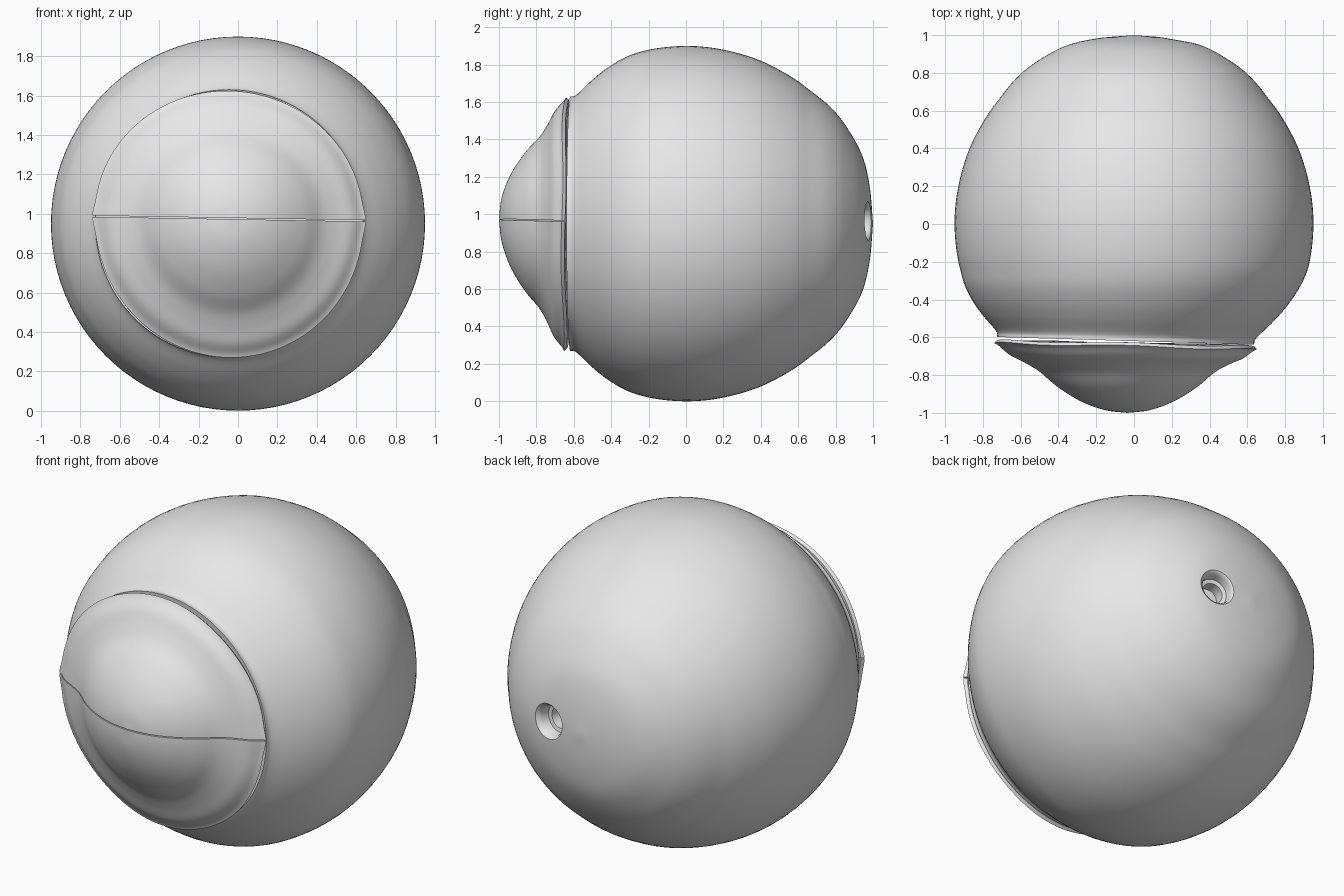
import bpy, bmesh, math
from mathutils import Vector

if "Cube" in bpy.data.objects:
    bpy.data.objects.remove(bpy.data.objects["Cube"])

mat = bpy.data.materials.new("light_grey")
mat.diffuse_color = (0.8, 0.8, 0.8, 1)
mat.use_nodes = True
mat.node_tree.nodes["Principled BSDF"].inputs["Base Color"].default_value = mat.diffuse_color


def smooth_curve(pts, steps=6):
    """Catmull-Rom curve through (radius, y) points."""
    p = [Vector(q) for q in pts]
    p = [2 * p[0] - p[1]] + p + [2 * p[-1] - p[-2]]
    out = []
    for i in range(1, len(p) - 2):
        a, b, c, d = p[i - 1:i + 3]
        for s in range(steps):
            t = s / steps
            v = 0.5 * (2 * b + (c - a) * t + (2 * a - 5 * b + 4 * c - d) * t * t
                       + (3 * b - a - 3 * c + d) * t ** 3)
            out.append((max(v.x, 0), v.y))
    return out + [tuple(pts[-1])]


def lathe(name, profile, warp, start=0.0, sweep=2 * math.pi, segments=96):
    """Turn a profile around the y axis; part turns get flat end faces."""
    full = sweep > 6.28
    bm = bmesh.new()
    rings = []
    for i in range(segments if full else segments + 1):
        a = start + sweep * i / segments
        rings.append([bm.verts.new(warp(r, y, a)) for r, y in profile])
    for i in range(segments):
        r0, r1 = rings[i], rings[(i + 1) % len(rings)]
        for j in range(len(profile) - 1):
            bm.faces.new((r0[j], r0[j + 1], r1[j + 1], r1[j]))
    if not full:
        bm.faces.new(rings[0])
        bm.faces.new(rings[-1])
    bmesh.ops.remove_doubles(bm, verts=bm.verts, dist=1e-5)
    bmesh.ops.recalc_face_normals(bm, faces=bm.faces)
    me = bpy.data.meshes.new(name)
    bm.to_mesh(me)
    bm.free()
    me.materials.append(mat)
    ob = bpy.data.objects.new(name, me)
    bpy.context.collection.objects.link(ob)
    return ob


def activate(ob):
    bpy.ops.object.select_all(action='DESELECT')
    ob.select_set(True)
    bpy.context.view_layer.objects.active = ob


def shade(ob):
    activate(ob)
    bpy.ops.object.shade_smooth_by_angle(angle=math.radians(35))


# Main ball, open side cut off at the front and closed by a flat wall
def body_warp(r, y, a):
    f = min(max((-0.25 - y) / 0.37, 0), 1)
    x = -0.045 * f + r * math.cos(a)
    z = 0.95 + r * math.sin(a)
    return (x, y - 0.03 * x * f, z)


body_profile = smooth_curve([
    (0, 1.0), (0.2, 0.982), (0.37, 0.94), (0.53, 0.85), (0.63, 0.765),
    (0.715, 0.66), (0.79, 0.555), (0.875, 0.39), (0.93, 0.2), (0.95, 0.02),
    (0.937, -0.16), (0.9, -0.3), (0.84, -0.41), (0.77, -0.5), (0.69, -0.585),
    (0.68, -0.62)])
body = lathe("ball", body_profile + [(0.62, -0.612), (0, -0.612)], body_warp)

# Small stepped socket in the back, with a rounded mouth
cutter = lathe("socket_cutter", [
    (0, -0.14), (0.06, -0.14), (0.06, -0.07), (0.082, -0.065), (0.086, -0.02),
    (0.093, -0.006), (0.108, 0.006), (0.14, 0.05), (0, 0.05)],
    lambda r, y, a: (r * math.cos(a), y, r * math.sin(a)), segments=40)
cutter.location = (0.22, 0.972, 0.965)
cutter.rotation_euler.z = math.radians(-13)
cutter.hide_render = True
bpy.context.view_layer.update()
activate(body)
mod = body.modifiers.new("socket", 'BOOLEAN')
mod.operation = 'DIFFERENCE'
mod.solver = 'EXACT'
mod.object = cutter
bpy.ops.object.modifier_apply(modifier=mod.name)
bpy.data.objects.remove(cutter)
shade(body)

# Front cap with a central dome, in an upper and a lower half
dome = smooth_curve([
    (0, -1.0), (0.12, -0.985), (0.25, -0.937), (0.37, -0.862), (0.46, -0.785),
    (0.53, -0.743), (0.61, -0.703), (0.66, -0.662), (0.683, -0.648)])
dome += [(0.67, -0.632), (0.62, -0.63), (0, -0.63)]


def cap_warp(z_scale, gap):
    def warp(r, y, a):
        rim = min(r / 0.68, 1) ** 4
        # rim flares a little at the two corners of the seam
        k = 1 + 0.018 * rim * math.exp(-(math.sin(a) / 0.08) ** 2)
        x = -0.035 - 0.01 * rim + r * k * math.cos(a)
        z = 0.975 + gap + r * math.sin(a) * z_scale - 0.017 * x
        wave = 0.005 * math.sin(5 * a) * rim
        return (x, y - 0.025 * x * rim + wave, z)
    return warp


for name, start, z_scale, gap in (("upper_front_cap", 0, 0.945, 0.003),
                                  ("lower_front_cap", math.pi, 1.03, -0.003)):
    shade(lathe(name, dome, cap_warp(z_scale, gap), start, math.pi, 64))
